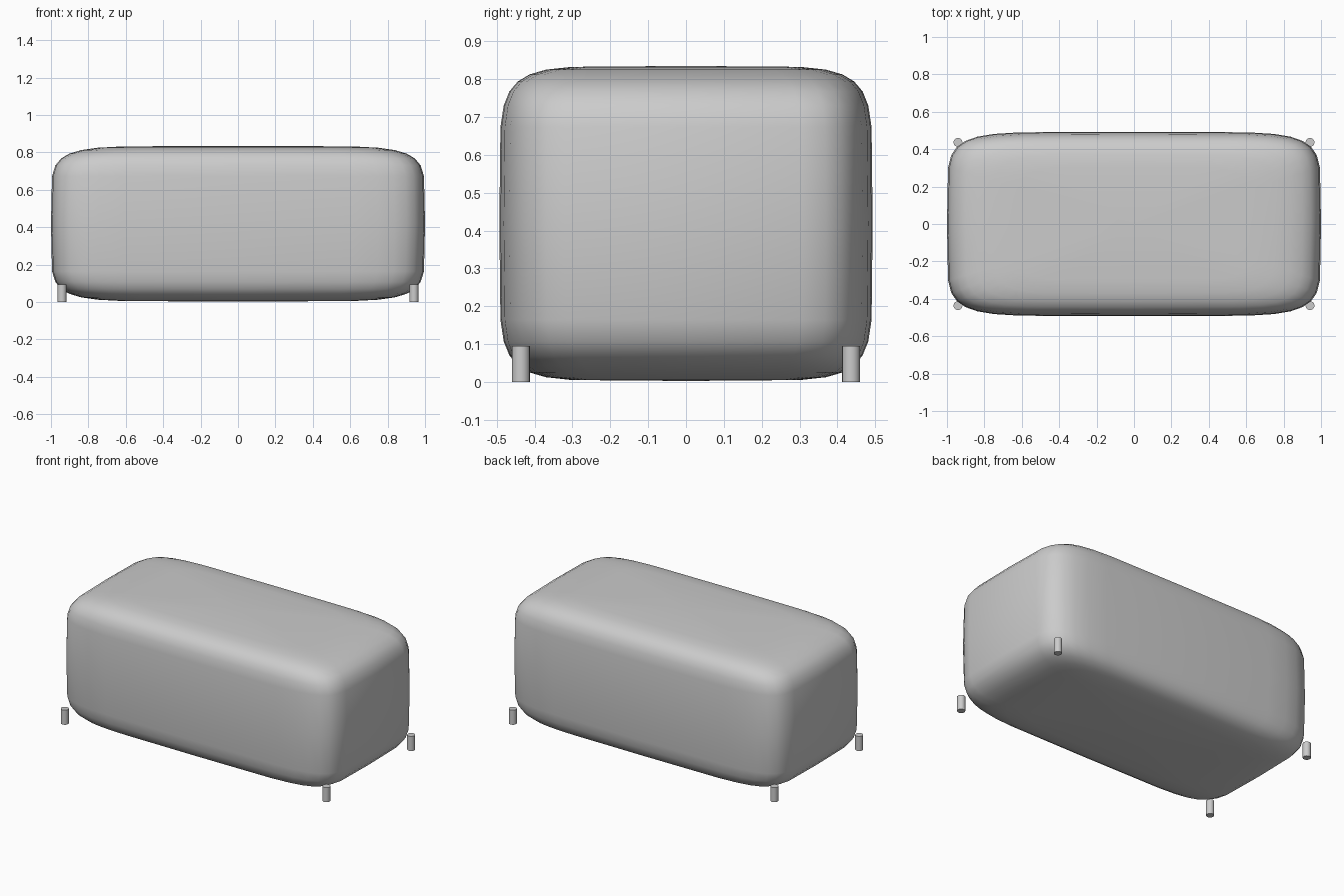
import bpy, bmesh, math
from mathutils import Matrix

if "Cube" in bpy.data.objects:
    bpy.data.objects.remove(bpy.data.objects["Cube"])

HALF = (1.0, 0.493, 0.416)   # half sizes of the body
MID_Z = 0.419
POWER = 0.3                  # squareness of the rounded box


def squared(v):
    return 0.0 if abs(v) < 1e-5 else math.copysign(abs(v) ** POWER, v)


def add_object(name, bm):
    mesh = bpy.data.meshes.new(name)
    bm.to_mesh(mesh)
    bm.free()
    obj = bpy.data.objects.new(name, mesh)
    bpy.context.collection.objects.link(obj)
    bpy.ops.object.select_all(action='DESELECT')
    obj.select_set(True)
    bpy.context.view_layer.objects.active = obj
    return obj


# Body: a sphere squared off into a soft, rounded box
bm = bmesh.new()
bmesh.ops.create_uvsphere(bm, u_segments=32, v_segments=16, radius=1.0)
for v in bm.verts:
    v.co = [squared(c) * h for c, h in zip(v.co, HALF)]
    v.co.z += MID_Z
add_object("rounded_body", bm)
bpy.ops.object.shade_smooth()

# Feet: four short pegs at the corners
for side, sx in (("left", -1), ("right", 1)):
    for end, sy in (("front", -1), ("back", 1)):
        bm = bmesh.new()
        bmesh.ops.create_cone(bm, cap_ends=True, segments=16,
                              radius1=0.024, radius2=0.024, depth=0.095,
                              matrix=Matrix.Translation((sx * 0.941, sy * 0.436, 0.0475)))
        add_object(f"{end}_{side}_foot", bm)
        bpy.ops.object.shade_smooth_by_angle(angle=math.radians(40))
